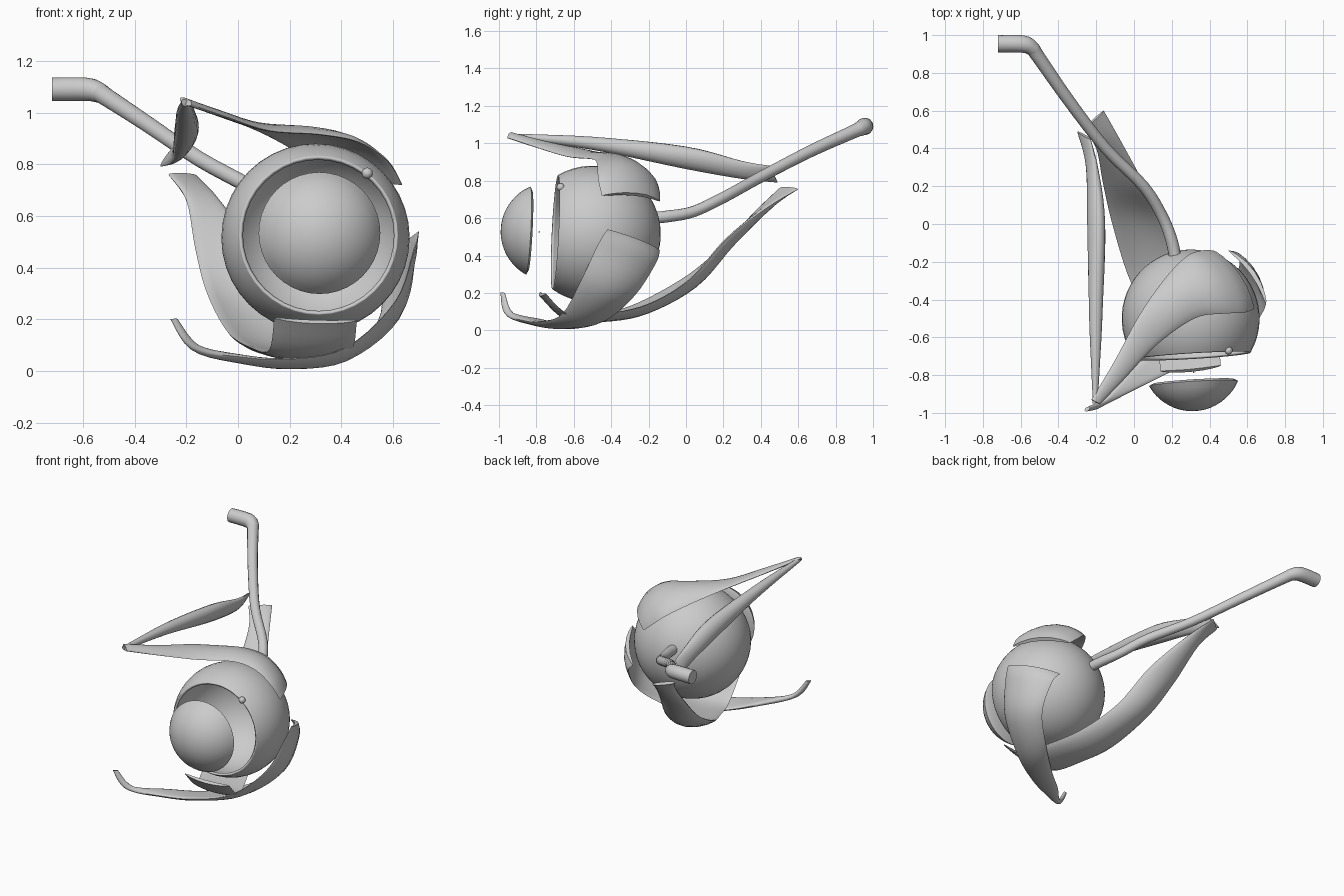
import bpy, bmesh, math
from mathutils import Vector, Matrix

cube = bpy.data.objects.get("Cube")
if cube:
    bpy.data.objects.remove(cube, do_unlink=True)

grey = bpy.data.materials.new("light_grey")
grey.use_nodes = True
grey.diffuse_color = (0.6, 0.6, 0.6, 1)
grey.node_tree.nodes["Principled BSDF"].inputs["Base Color"].default_value = (0.6, 0.6, 0.6, 1)

EYE = Vector((0.3, -0.5, 0.515))
GAZE = Vector((0.06, -1, 0.05)).normalized()
AIM = GAZE.to_track_quat("Z", "Y").to_matrix().to_4x4()


def finish(name, bm, angle=50):
    bmesh.ops.recalc_face_normals(bm, faces=bm.faces)
    mesh = bpy.data.meshes.new(name)
    bm.to_mesh(mesh)
    bm.free()
    obj = bpy.data.objects.new(name, mesh)
    bpy.context.collection.objects.link(obj)
    mesh.materials.append(grey)
    bpy.ops.object.select_all(action="DESELECT")
    obj.select_set(True)
    bpy.context.view_layer.objects.active = obj
    bpy.ops.object.shade_smooth_by_angle(angle=math.radians(angle))
    return obj


def spline(points, steps):
    """Smooth curve through vectors of any size."""
    out = []
    last = len(points) - 1
    for i in range(last):
        p0, p1 = points[max(i - 1, 0)], points[i]
        p2, p3 = points[i + 1], points[min(i + 2, last)]
        for s in range(steps):
            t = s / steps
            out.append(p1 + (p2 - p0) * (t / 2)
                       + (p0 * 2 - p1 * 5 + p2 * 4 - p3) * (t * t / 2)
                       + (p1 * 3 - p0 - p2 * 3 + p3) * (t ** 3 / 2))
    return out + [points[-1]]


def skin(bm, rings):
    """Join closed rings of points into a capped skin."""
    rows = [[bm.verts.new(p) for p in ring] for ring in rings]
    n = len(rows[0])
    for a, b in zip(rows, rows[1:]):
        for k in range(n):
            bm.faces.new((a[k], a[(k + 1) % n], b[(k + 1) % n], b[k]))
    bm.faces.new(rows[0])
    bm.faces.new(rows[-1])


def muscle(name, stations, cols=8, steps=5):
    """Band between two edges; each station holds edge, edge, thickness, bulge."""
    rows = spline([Vector(a + b + (thick, bulge)) for a, b, thick, bulge in stations], steps)
    edges = [(Vector(r[0:3]), Vector(r[3:6])) for r in rows]
    mids = [(a + b) / 2 for a, b in edges]
    normals = []
    for i, (a, b) in enumerate(edges):
        along = mids[min(i + 1, len(mids) - 1)] - mids[max(i - 1, 0)]
        normals.append((b - a).cross(along).normalized())
    half = len(rows) // 2
    side = 1 if normals[half].dot(mids[half] - EYE) > 0 else -1
    rings = []
    for (a, b), r, n in zip(edges, rows, normals):
        outer, inner = [], []
        for k in range(cols + 1):
            t = (1 - math.cos(math.pi * k / cols)) / 2
            p = a.lerp(b, t) + n * side * r[7] * 4 * t * (1 - t)
            h = n * side * r[6] / 2 * math.sin(math.pi * k / cols)
            outer.append(p + h)
            inner.append(p - h)
        rings.append(outer + inner[-2:0:-1])
    bm = bmesh.new()
    skin(bm, rings)
    return finish(name, bm)


# Hollow eyeball, open at the front
bm = bmesh.new()
bmesh.ops.create_uvsphere(bm, u_segments=40, v_segments=28, radius=0.365)
bmesh.ops.bisect_plane(bm, geom=bm.verts[:] + bm.edges[:] + bm.faces[:],
                       plane_co=(0, 0, 0.2), plane_no=(0, 0, 1), clear_outer=True)
bm.transform(Matrix.Translation(EYE) @ AIM)
eyeball = finish("eyeball_shell", bm)
shell = eyeball.modifiers.new("wall", "SOLIDIFY")
shell.thickness = 0.015
shell.offset = -1

# Domed cap floating in front of the opening
bm = bmesh.new()
profile = [(0, -0.012), (0.12, -0.01), (0.215, -0.005), (0.236, 0.006)]
for k in range(1, 11):
    ang = 1.08 * (1 - k / 10)
    profile.append((0.264 * math.sin(ang), 0.013 + 0.264 * (math.cos(ang) - math.cos(1.08))))
verts = [bm.verts.new((r, 0, z)) for r, z in profile]
edges = [bm.edges.new(pair) for pair in zip(verts, verts[1:])]
bmesh.ops.spin(bm, geom=verts + edges, cent=(0, 0, 0), axis=(0, 0, 1),
               angle=math.tau, steps=40, use_merge=True)
bmesh.ops.remove_doubles(bm, verts=bm.verts, dist=0.0005)
bm.transform(Matrix.Translation((0.315, -0.838, 0.533)) @ AIM)
finish("front_dome", bm)

# Small beads: one at the centre of the gap, one on the rim
for name, place, size in (("centre_bead", (0.316, -0.785, 0.526), 0.004),
                          ("rim_bead", (0.5, -0.67, 0.765), 0.022)):
    bm = bmesh.new()
    bmesh.ops.create_icosphere(bm, subdivisions=2, radius=size)
    bm.transform(Matrix.Translation(place))
    finish(name, bm)

# Nerve cord with a thicker end: x, y, z, radius
cord = spline([Vector(p) for p in (
    (0.22, -0.19, 0.6, 0.032), (0.2, -0.09, 0.61, 0.032), (0.15, 0.04, 0.635, 0.03),
    (0.05, 0.2, 0.71, 0.03), (-0.15, 0.4, 0.82, 0.03), (-0.35, 0.66, 0.955, 0.032),
    (-0.51, 0.89, 1.06, 0.036), (-0.54, 0.93, 1.078, 0.04), (-0.59, 0.953, 1.09, 0.046),
    (-0.72, 0.955, 1.09, 0.046))], 4)
rings = []
for i, c in enumerate(cord):
    along = Vector(cord[min(i + 1, len(cord) - 1)][:3]) - Vector(cord[max(i - 1, 0)][:3])
    u = along.cross(Vector((0, 0, 1))).normalized()
    v = u.cross(along).normalized()
    rings.append([Vector(c[:3]) + (u * math.cos(a) + v * math.sin(a)) * c[3]
                  for a in (math.tau * k / 14 for k in range(14))])
bm = bmesh.new()
skin(bm, rings)
finish("nerve_cord", bm)

# Upper slanting muscle: long belly running forward
muscle("upper_oblique_belly", [
    ((-0.215, -0.95, 1.05), (-0.195, -0.94, 1.025), 0.025, 0),
    ((-0.2, -0.5, 1.035), (-0.205, -0.5, 0.965), 0.07, 0),
    ((-0.175, 0, 0.98), (-0.225, 0, 0.865), 0.09, 0),
    ((-0.2, 0.3, 0.905), (-0.245, 0.3, 0.81), 0.05, 0),
    ((-0.23, 0.45, 0.88), (-0.3, 0.49, 0.79), 0.02, 0)])

# Its tendon folding back and fanning over the eyeball
muscle("upper_oblique_tendon", [
    ((-0.225, -0.93, 1.055), (-0.18, -0.955, 1.03), 0.025, 0),
    ((-0.1, -0.72, 1.0), (-0.05, -0.82, 0.985), 0.025, 0.005),
    ((0.03, -0.48, 0.95), (0.12, -0.64, 0.93), 0.025, 0.01),
    ((0.17, -0.28, 0.88), (0.32, -0.5, 0.915), 0.03, 0.035),
    ((0.28, -0.17, 0.81), (0.47, -0.475, 0.885), 0.035, 0.05),
    ((0.36, -0.14, 0.74), (0.58, -0.47, 0.81), 0.035, 0.05),
    ((0.42, -0.14, 0.69), (0.635, -0.45, 0.72), 0.025, 0.04)])

# Straight muscle below, from the back to the front underside
muscle("lower_straight_muscle", [
    ((-0.27, 0.5, 0.76), (-0.16, 0.6, 0.755), 0.02, 0),
    ((-0.2, 0.4, 0.66), (-0.07, 0.44, 0.66), 0.04, 0.01),
    ((-0.165, 0.22, 0.47), (0.05, 0.22, 0.49), 0.05, 0.02),
    ((-0.12, 0.02, 0.3), (0.15, 0.02, 0.27), 0.05, 0.04),
    ((-0.04, -0.25, 0.15), (0.26, -0.2, 0.14), 0.04, 0.04),
    ((0.05, -0.45, 0.09), (0.36, -0.42, 0.09), 0.03, 0.03),
    ((0.12, -0.64, 0.08), (0.44, -0.62, 0.08), 0.025, 0.015),
    ((0.14, -0.78, 0.205), (0.46, -0.75, 0.195), 0.02, 0.015)])

# Lower slanting muscle, wrapping under and up the left side
muscle("lower_oblique_muscle", [
    ((-0.26, -0.99, 0.2), (-0.235, -0.97, 0.2), 0.02, 0),
    ((-0.18, -0.97, 0.09), (-0.15, -0.92, 0.09), 0.03, 0),
    ((0, -0.88, 0.055), (0, -0.76, 0.05), 0.035, 0.005),
    ((0.2, -0.78, 0.045), (0.18, -0.6, 0.025), 0.035, 0.01),
    ((0.42, -0.66, 0.09), (0.38, -0.42, 0.06), 0.035, 0.025),
    ((0.61, -0.56, 0.27), (0.54, -0.27, 0.19), 0.035, 0.04),
    ((0.68, -0.47, 0.46), (0.55, -0.16, 0.36), 0.03, 0.04),
    ((0.7, -0.42, 0.54), (0.5, -0.14, 0.43), 0.025, 0.035)])
